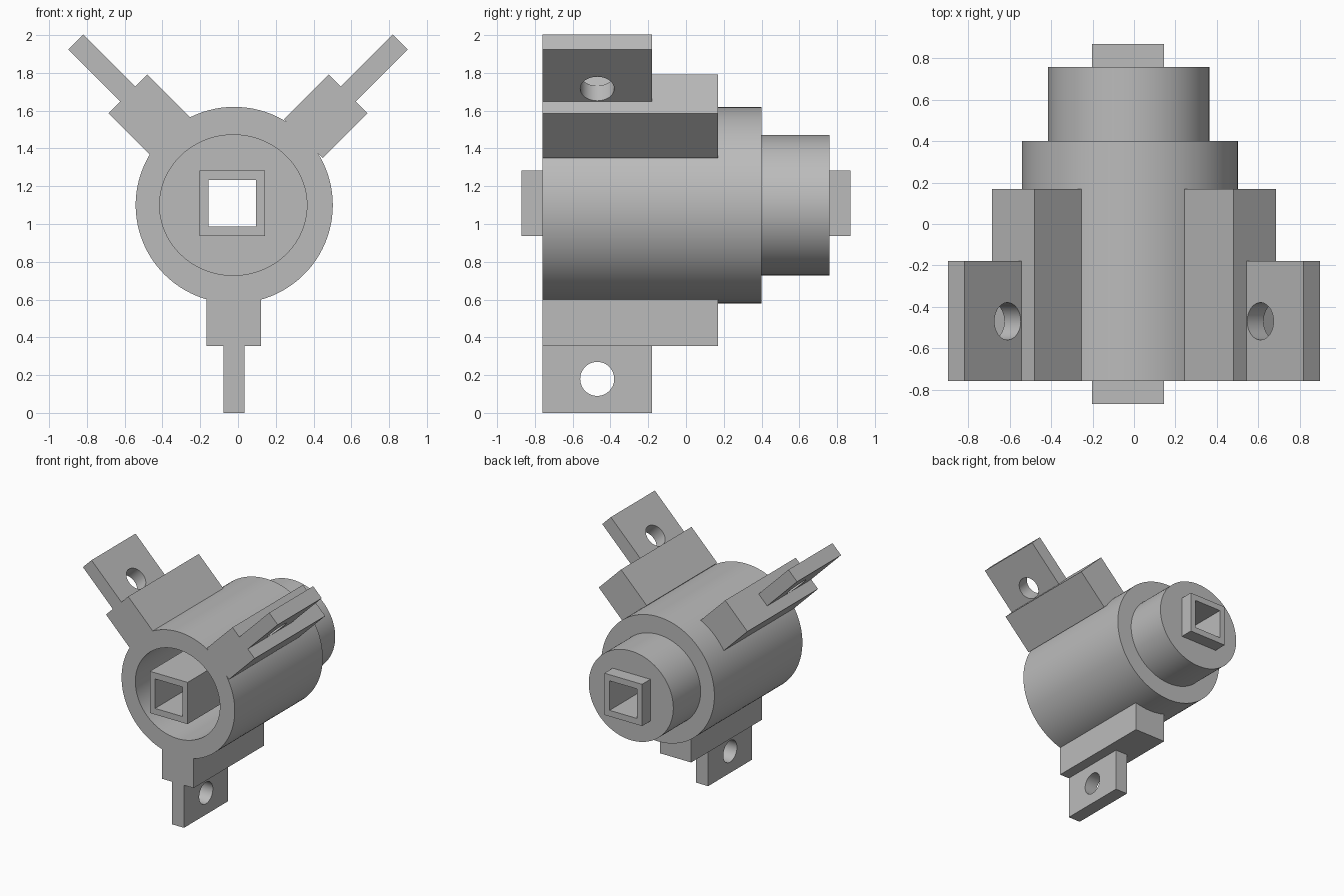
import bpy, bmesh
from math import sin, cos, pi, radians
from mathutils import Matrix

cube = bpy.data.objects.get("Cube")
if cube:
    bpy.data.objects.remove(cube, do_unlink=True)

grey = bpy.data.materials.new("plain grey")
grey.use_nodes = True
colour = (0.5, 0.5, 0.5, 1)
grey.diffuse_color = colour
grey.node_tree.nodes["Principled BSDF"].inputs["Base Color"].default_value = colour


def finish(name, bm, smooth=False):
    """Turn a bmesh into a named object in the grey material."""
    bmesh.ops.recalc_face_normals(bm, faces=bm.faces)
    mesh = bpy.data.meshes.new(name)
    bm.to_mesh(mesh)
    bm.free()
    mesh.materials.append(grey)
    ob = bpy.data.objects.new(name, mesh)
    bpy.context.collection.objects.link(ob)
    bpy.ops.object.select_all(action='DESELECT')
    ob.select_set(True)
    bpy.context.view_layer.objects.active = ob
    if smooth:
        bpy.ops.object.shade_smooth_by_angle(angle=radians(30))
    return ob


def shell(name, loops, sides, smooth=False):
    """Skin a closed chain of loops: (shape, centre x, centre z, rx, rz, y)."""
    bm = bmesh.new()
    rings = []
    for shape, cx, cz, rx, rz, y in loops:
        ring = []
        for i in range(sides):
            t = 2 * pi * i / sides + pi / 4
            c, s = cos(t), sin(t)
            k = 1 / max(abs(c), abs(s)) if shape == "square" else 1
            ring.append(bm.verts.new((cx + rx * c * k, y, cz + rz * s * k)))
        rings.append(ring)
    for a, b in zip(rings, rings[1:] + rings[:1]):
        for i in range(sides):
            j = (i + 1) % sides
            bm.faces.new((a[i], a[j], b[j], b[i]))
    return finish(name, bm, smooth)


def box(name, half_width, y0, y1, r0, r1, place):
    """Box reaching from radius r0 to r1 along a placed arm."""
    bm = bmesh.new()
    size = Matrix.Diagonal((2 * half_width, y1 - y0, r1 - r0, 1))
    mid = Matrix.Translation((0, (y0 + y1) / 2, (r0 + r1) / 2))
    bmesh.ops.create_cube(bm, size=1, matrix=place @ mid @ size)
    return finish(name, bm)


# Housing: open bore at the front, stepped neck at the back
FRONT, STEP, BACK = -0.76, 0.40, 0.76
outer = ("round", -0.02, 1.10, 0.522, 0.52)
neck = ("round", -0.025, 1.10, 0.39, 0.372)
tube_out = ("square", -0.03, 1.11, 0.174, 0.174)
tube_in = ("square", -0.03, 1.11, 0.126, 0.123)
shell("housing", [neck + (FRONT,), outer + (FRONT,), outer + (STEP,), neck + (STEP,),
                  neck + (BACK,), tube_out + (BACK,), tube_out + (0.38,), neck + (0.38,)],
      96, smooth=True)

# Square tube running right through
END = 0.87
shell("square_tube", [tube_in + (-END,), tube_out + (-END,),
                      tube_out + (END,), tube_in + (END,)], 4)

# Three arms, each a block with a drilled tab
arms = [("left", 45, 0, 1.105, 0.825, 1.215),
        ("right", -45, 0, 1.105, 0.825, 1.215),
        ("lower", 180, -0.022, 1.10, 0.745, 1.10)]
for side, angle, x, z, block_end, tab_end in arms:
    place = Matrix.Translation((x, 0, z)) @ Matrix.Rotation(radians(angle), 4, 'Y')
    box(side + "_block", 0.145, FRONT, 0.17, 0.49, block_end, place)
    tab = box(side + "_tab", 0.056, FRONT, -0.18, block_end, tab_end, place)

    # Drill the round hole across the tab
    bm = bmesh.new()
    across = Matrix.Translation((0, -0.47, 0.92)) @ Matrix.Rotation(pi / 2, 4, 'Y')
    bmesh.ops.create_cone(bm, cap_ends=True, segments=48, radius1=0.09, radius2=0.09,
                          depth=0.4, matrix=place @ across)
    drill = finish(side + "_drill", bm)
    drill.hide_render = True
    cut = tab.modifiers.new("hole", 'BOOLEAN')
    cut.operation = 'DIFFERENCE'
    cut.solver = 'EXACT'
    cut.object = drill
    bpy.ops.object.select_all(action='DESELECT')
    tab.select_set(True)
    bpy.context.view_layer.objects.active = tab
    bpy.ops.object.modifier_apply(modifier=cut.name)
    bpy.data.objects.remove(drill, do_unlink=True)
    bpy.ops.object.shade_smooth_by_angle(angle=radians(30))
